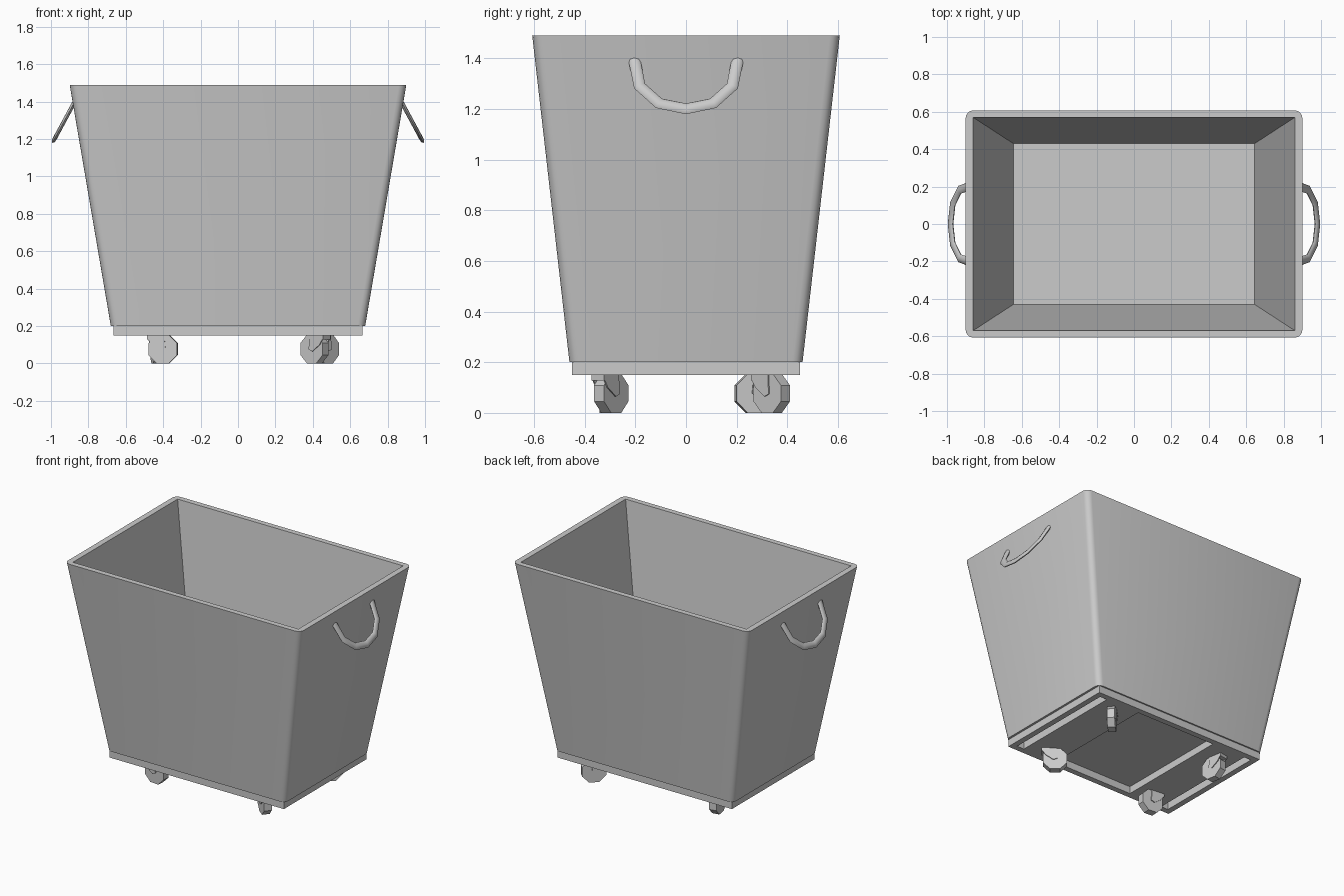
import bpy, bmesh, math
from mathutils import Vector, Matrix

if "Cube" in bpy.data.objects:
    bpy.data.objects.remove(bpy.data.objects["Cube"])


def finish(name, bm, smooth=None):
    bmesh.ops.remove_doubles(bm, verts=bm.verts, dist=1e-5)
    bmesh.ops.recalc_face_normals(bm, faces=bm.faces)
    me = bpy.data.meshes.new(name)
    bm.to_mesh(me)
    bm.free()
    ob = bpy.data.objects.new(name, me)
    bpy.context.collection.objects.link(ob)
    if smooth:
        bpy.ops.object.select_all(action='DESELECT')
        bpy.context.view_layer.objects.active = ob
        ob.select_set(True)
        bpy.ops.object.shade_smooth_by_angle(angle=math.radians(smooth))
    return ob


def skin(bm, rings):
    # joins equal rings of points into a capped skin
    vs = [[bm.verts.new(p) for p in r] for r in rings]
    n = len(vs[0])
    for a, b in zip(vs, vs[1:]):
        for i in range(n):
            j = (i + 1) % n
            bm.faces.new((a[i], a[j], b[j], b[i]))
    bm.faces.new(vs[0][::-1])
    bm.faces.new(vs[-1])


def rounded_rect(hx, hy, z, r, seg=4):
    pts = []
    for k, (sx, sy) in enumerate(((1, 1), (-1, 1), (-1, -1), (1, -1))):
        for i in range(seg + 1):
            a = math.pi / 2 * (k + i / seg)
            pts.append((sx * (hx - r) + r * math.cos(a), sy * (hy - r) + r * math.sin(a), z))
    return pts


def box(bm, x0, x1, y0, y1, z0, z1, m=Matrix()):
    t = Matrix.Translation(((x0 + x1) / 2, (y0 + y1) / 2, (z0 + z1) / 2))
    s = Matrix.Diagonal((x1 - x0, y1 - y0, z1 - z0, 1))
    bmesh.ops.create_cube(bm, size=1, matrix=m @ t @ s)


# tapered bin: rounded outside, sharp inside corners
bm = bmesh.new()
skin(bm, [rounded_rect(0.68, 0.46, 0.2, 0.04), rounded_rect(0.9, 0.607, 1.49, 0.04),
          rounded_rect(0.86, 0.57, 1.49, 0), rounded_rect(0.645, 0.43, 0.24, 0)])
finish("bin_body", bm, 30)

# base frame: outer rails and two wide caster boards
bm = bmesh.new()
for s in (-1, 1):
    y0, y1 = sorted((s * 0.41, s * 0.45))
    box(bm, -0.665, 0.665, y0, y1, 0.15, 0.2)
    for a, b in ((0.625, 0.665), (0.31, 0.57)):
        x0, x1 = sorted((s * a, s * b))
        box(bm, x0, x1, -0.41, 0.41, 0.15, 0.2)
finish("base_frame", bm)

# side handles: half hoops tilted outward
half = [(0.205, 1.4), (0.183, 1.29), (0.107, 1.222)]
path = [(-y, z) for y, z in half] + [(0, 1.2)] + [(y, z) for y, z in half[::-1]]
for name, s in (("right_handle", 1), ("left_handle", -1)):
    pts = [Vector((s * (0.873 + 0.54 * (1.4 - z)), y, z)) for y, z in path]
    out = Vector((s * 1.0, 0, 0.54)).normalized()
    slope = Vector((s * -0.54, 0, 1)).normalized()
    rings = []
    for i, p in enumerate(pts):
        t = (pts[min(i + 1, 6)] - pts[max(i - 1, 0)]).normalized()
        if i in (0, 6):
            t = slope * (-1 if i == 0 else 1)
        side = out.cross(t)
        rings.append([p + side * 0.024 * math.cos(a) + out * 0.011 * math.sin(a)
                      for a in (k * math.pi / 4 for k in range(8))])
    bm = bmesh.new()
    skin(bm, rings)
    finish(name, bm, 50)

# swivel casters, each turned its own way; local +x is the trailing direction
casters = (("front_right", 0.44, -0.32, 141), ("back_right", 0.44, 0.31, 45),
           ("front_left", -0.44, -0.31, -5), ("back_left", -0.44, 0.31, -80))
for name, x, y, deg in casters:
    m = Matrix.Translation((x, y, 0)) @ Matrix.Rotation(math.radians(deg), 4, 'Z')
    # wheel, eight sided
    bm = bmesh.new()
    turn = m @ Matrix.Translation((0.04, 0, 0.077)) @ Matrix.Rotation(math.pi / 2, 4, 'X') \
        @ Matrix.Rotation(math.pi / 8, 4, 'Z')
    bmesh.ops.create_cone(bm, cap_ends=True, segments=8, radius1=0.083, radius2=0.083,
                          depth=0.05, matrix=turn)
    finish(name + "_wheel", bm)
    # fork: top plate and two cheeks
    bm = bmesh.new()
    box(bm, -0.045, 0.05, -0.031, 0.031, 0.128, 0.151, m)
    for s in (-0.029, 0.029):
        skin(bm, [[m @ Vector((px, s + d, pz)) for px, pz in
                   ((-0.04, 0.13), (0.05, 0.13), (0.055, 0.075), (0.03, 0.065), (-0.02, 0.1))]
                  for d in (-0.003, 0.003)])
    finish(name + "_fork", bm)
